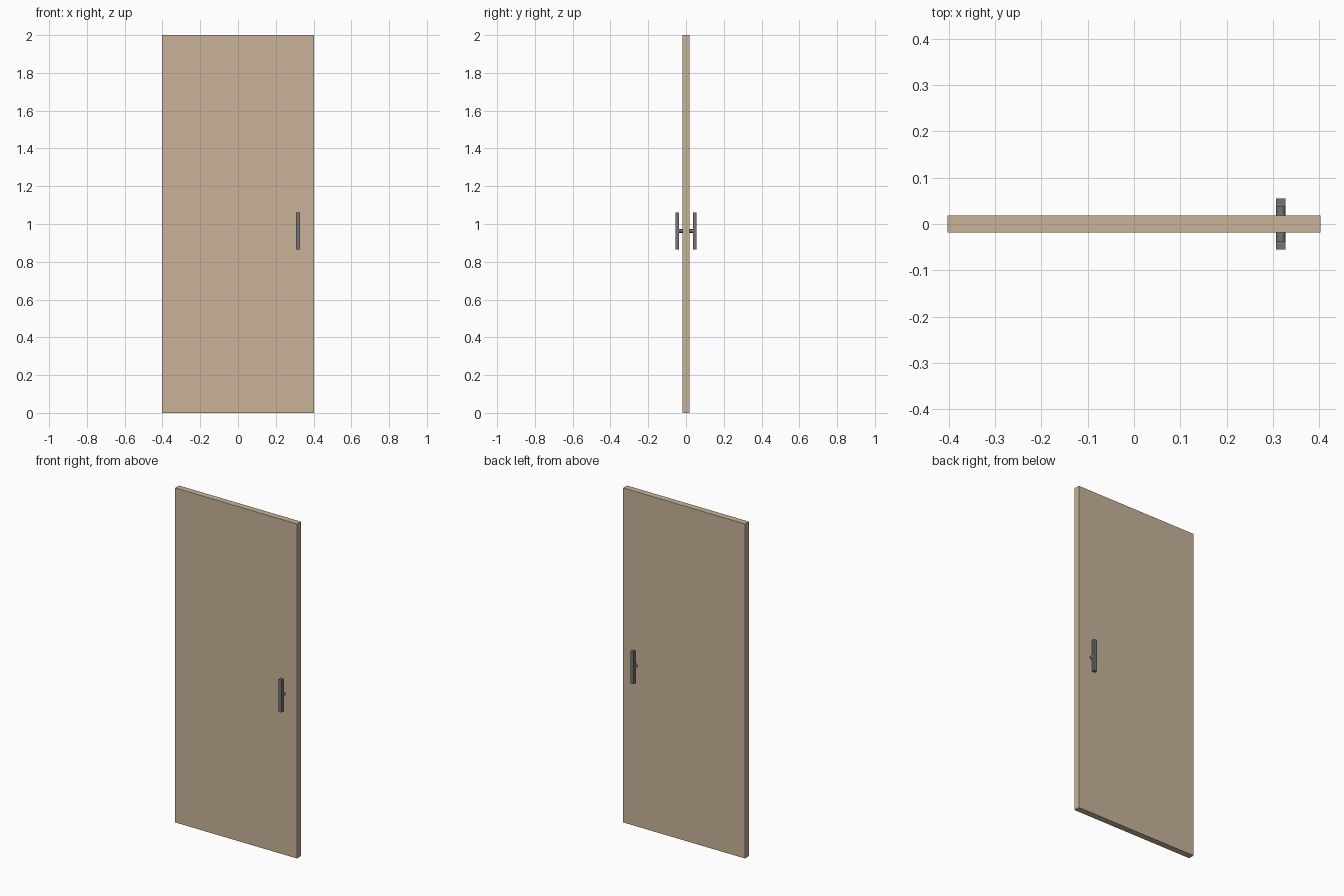
import bpy, bmesh, math
from mathutils import Matrix

if "Cube" in bpy.data.objects:
    bpy.data.objects.remove(bpy.data.objects["Cube"])


def material(name, rgb):
    m = bpy.data.materials.new(name)
    m.diffuse_color = (*rgb, 1)
    m.use_nodes = True
    m.node_tree.nodes["Principled BSDF"].inputs["Base Color"].default_value = m.diffuse_color
    return m


wood = material("tan wood", (0.58, 0.45, 0.315))
metal = material("grey metal", (0.175, 0.175, 0.18))


def add_object(name, bm, mat):
    bmesh.ops.recalc_face_normals(bm, faces=bm.faces)
    me = bpy.data.meshes.new(name)
    bm.to_mesh(me)
    bm.free()
    me.materials.append(mat)
    ob = bpy.data.objects.new(name, me)
    bpy.context.collection.objects.link(ob)
    return ob


def box(name, centre, size, mat):
    bm = bmesh.new()
    bmesh.ops.create_cube(bm, size=1, matrix=Matrix.Translation(centre) @ Matrix.Diagonal((*size, 1)))
    return add_object(name, bm, mat)


def rod_y(name, centre, radius, length, mat, sides=16):
    bm = bmesh.new()
    bmesh.ops.create_cone(bm, cap_ends=True, segments=sides, radius1=radius, radius2=radius, depth=length,
                          matrix=Matrix.Translation(centre) @ Matrix.Rotation(math.pi / 2, 4, 'X'))
    return add_object(name, bm, mat)


# door slab
THICK = 0.037
box("door_panel", (0, 0, 1), (0.806, THICK, 2), wood)

# pull handle on each face: vertical bar on a round stem
HX, HZ = 0.317, 0.963
OUTER, BAR = 0.0555, 0.018
for side, s in (("front", -1), ("back", 1)):
    box(side + "_handle_bar", (HX, s * (OUTER - BAR / 2), HZ), (0.02, BAR, 0.194), metal)
    inner, outer = THICK / 2 - 0.002, OUTER - BAR + 0.001
    rod_y(side + "_handle_stem", (HX, s * (inner + outer) / 2, HZ), 0.0098, outer - inner, metal)
